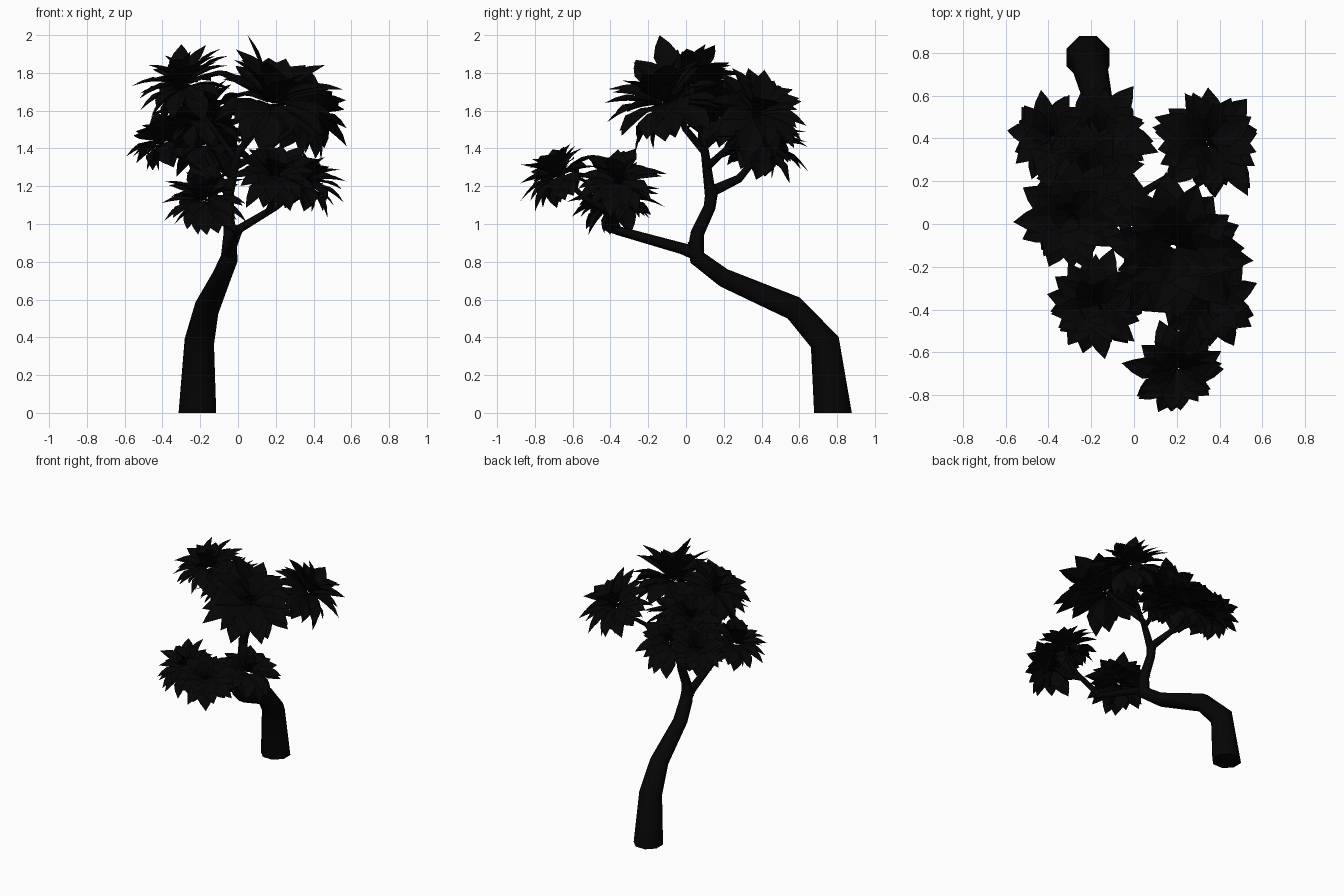
import bpy, bmesh, math, random
from mathutils import Vector

if "Cube" in bpy.data.objects:
    bpy.data.objects.remove(bpy.data.objects["Cube"])

random.seed(7)
dark = bpy.data.materials.new("dark")
dark.diffuse_color = (0.0015, 0.0015, 0.0015, 1)
dark.use_nodes = True
dark.node_tree.nodes["Principled BSDF"].inputs["Base Color"].default_value = dark.diffuse_color


def finish(name, bm, smooth=False):
    me = bpy.data.meshes.new(name)
    for f in bm.faces:
        f.smooth = smooth and len(f.verts) == 4
    bm.to_mesh(me)
    bm.free()
    me.materials.append(dark)
    ob = bpy.data.objects.new(name, me)
    bpy.context.collection.objects.link(ob)
    return ob


def tube(name, pts, sides=8, flat_base=False):
    """Faceted tube along (x, y, z, radius) points."""
    bm = bmesh.new()
    ps = [Vector(p[:3]) for p in pts]
    rings = []
    u = Vector((1, 0, 0))
    for i, p in enumerate(ps):
        d = (ps[min(i + 1, len(ps) - 1)] - ps[max(i - 1, 0)]).normalized()
        if i == 0 and flat_base:
            d = Vector((0, 0, 1))
        u = (u - d * u.dot(d)).normalized()
        v = d.cross(u)
        ring = []
        for k in range(sides):
            a = math.tau * (k + 0.5) / sides
            ring.append(bm.verts.new(p + (u * math.cos(a) + v * math.sin(a)) * pts[i][3]))
        rings.append(ring)
    for a, b in zip(rings, rings[1:]):
        for k in range(sides):
            n = (k + 1) % sides
            bm.faces.new((a[k], a[n], b[n], b[k]))
    bm.faces.new(rings[0][::-1])
    bm.faces.new(rings[-1])
    return finish(name, bm, True)


def inside(p):
    return -0.6 <= p.x <= 0.58 and -0.88 <= p.y <= 0.65 and p.z <= 2.001


def leaf(bm, root, d, axis, length, width, droop):
    """Pointed, arched leaf folded along its midrib, shortened to stay in the crown's bounds."""
    side = d.cross(axis).normalized()
    nrm = side.cross(d).normalized()
    while length > 0.1 and not inside(root + (d - nrm * droop) * length):
        length *= 0.95
    rows = []
    for t, w in ((0, 0.1), (0.3, 0.75), (0.6, 1.0), (0.8, 0.62)):
        c = root + d * length * t - nrm * droop * length * t * t
        hw = width * w / 2
        rows.append([bm.verts.new(q) for q in
                     (c - side * hw + nrm * hw * 0.3, c, c + side * hw + nrm * hw * 0.3)])
    tip = bm.verts.new(root + (d - nrm * droop) * length)
    for a, b in zip(rows, rows[1:]):
        bm.faces.new((a[0], a[1], b[1], b[0]))
        bm.faces.new((a[1], a[2], b[2], b[1]))
    bm.faces.new((rows[-1][0], rows[-1][1], tip))
    bm.faces.new((rows[-1][1], rows[-1][2], tip))


def cluster(name, root, axis, r):
    """Dome of leaves in tiers around an axis."""
    bm = bmesh.new()
    root, axis = Vector(root), Vector(axis).normalized()
    u = axis.orthogonal().normalized()
    v = axis.cross(u)
    for elev, count, size in ((74, 4, 0.75), (50, 8, 0.9), (28, 9, 1.0), (6, 10, 1.0),
                              (-18, 8, 0.9), (-38, 5, 0.75)):
        start = random.random() * math.tau
        for k in range(count):
            a = start + math.tau * k / count + random.uniform(-0.25, 0.25)
            e = math.radians(elev + random.uniform(-10, 10))
            d = (u * math.cos(a) + v * math.sin(a)) * math.cos(e) + axis * math.sin(e)
            s = size * random.uniform(0.8, 1.08)
            leaf(bm, root + d * r * 0.1, d, axis, r * s * 0.92, r * 0.48, random.uniform(0.15, 0.4))
    return finish(name, bm)


# Trunk, leaning forward
tube("trunk", [(-0.215, 0.778, 0, 0.108), (-0.205, 0.735, 0.375, 0.084), (-0.165, 0.57, 0.555, 0.068),
               (-0.09, 0.2, 0.715, 0.052), (-0.045, 0.06, 0.82, 0.047), (-0.045, 0.045, 0.91, 0.038)],
     flat_base=True)

# Branches: (name, path with radii)
branches = {
    "upper_branch": [(-0.05, 0.05, 0.84, 0.045), (-0.045, 0.06, 0.95, 0.036), (-0.05, 0.125, 1.09, 0.032),
                     (-0.05, 0.14, 1.2, 0.034)],
    "lower_branch": [(-0.05, 0.07, 0.84, 0.04), (-0.04, -0.02, 0.87, 0.03), (0.0, -0.36, 0.965, 0.024),
                     (0.02, -0.42, 0.985, 0.022)],
    "branch_front_left": [(0.0, -0.36, 0.965, 0.022), (-0.1, -0.38, 1.02, 0.018), (-0.18, -0.38, 1.1, 0.012)],
    "branch_front_right": [(0.0, -0.38, 0.97, 0.024), (0.2, -0.4, 1.09, 0.019), (0.35, -0.37, 1.2, 0.012)],
    "branch_front": [(0.16, -0.4, 1.065, 0.018), (0.19, -0.54, 1.14, 0.015), (0.19, -0.66, 1.26, 0.01)],
    "branch_top": [(-0.05, 0.13, 1.15, 0.03), (0.0, 0.1, 1.38, 0.022), (0.1, 0.0, 1.5, 0.018),
                   (0.2, -0.06, 1.62, 0.012)],
    "branch_top_left": [(-0.01, 0.11, 1.34, 0.02), (-0.14, 0.08, 1.52, 0.015), (-0.28, 0.05, 1.7, 0.01)],
    "branch_back": [(-0.05, 0.13, 1.17, 0.03), (-0.1, 0.28, 1.24, 0.022), (-0.17, 0.4, 1.38, 0.012)],
    "branch_back_left": [(-0.1, 0.28, 1.24, 0.018), (-0.26, 0.36, 1.34, 0.014), (-0.41, 0.42, 1.43, 0.01)],
    "branch_back_right": [(-0.02, 0.11, 1.3, 0.02), (0.16, 0.22, 1.4, 0.016), (0.35, 0.38, 1.55, 0.01)],
}
for name, path in branches.items():
    tube(name, path, 6)

# Foliage: (name, root, axis, radius)
for args in (
    ("leaves_front", (0.2, -0.67, 1.25), (0.1, -0.5, 1), 0.23),
    ("leaves_front_left", (-0.17, -0.37, 1.12), (-0.25, -0.2, 1), 0.24),
    ("leaves_front_right", (0.34, -0.36, 1.22), (0.4, -0.1, 1), 0.24),
    ("leaves_crown", (0.18, -0.1, 1.63), (0.15, -0.3, 1), 0.35),
    ("leaves_top_left", (-0.28, 0.04, 1.73), (-0.3, -0.1, 1), 0.27),
    ("leaves_mid_left", (-0.2, 0.22, 1.55), (-0.2, 0.2, 1), 0.27),
    ("leaves_back", (-0.16, 0.4, 1.42), (0, 0.4, 1), 0.27),
    ("leaves_back_left", (-0.38, 0.4, 1.43), (-0.5, 0.3, 1), 0.22),
    ("leaves_back_right", (0.34, 0.37, 1.58), (0.5, 0.4, 1), 0.28),
):
    cluster(*args)

# Tallest leaf and outermost front leaf
bm = bmesh.new()
leaf(bm, Vector((0.17, -0.06, 1.72)), Vector((-0.12, -0.08, 0.28)).normalized(), Vector((1, 0, 0.3)), 0.315, 0.13, 0.0)
leaf(bm, Vector((0.18, -0.64, 1.27)), Vector((0, -0.24, 0.07)).normalized(), Vector((0, 0, 1)), 0.25, 0.11, 0.1)
finish("outer_leaves", bm)
